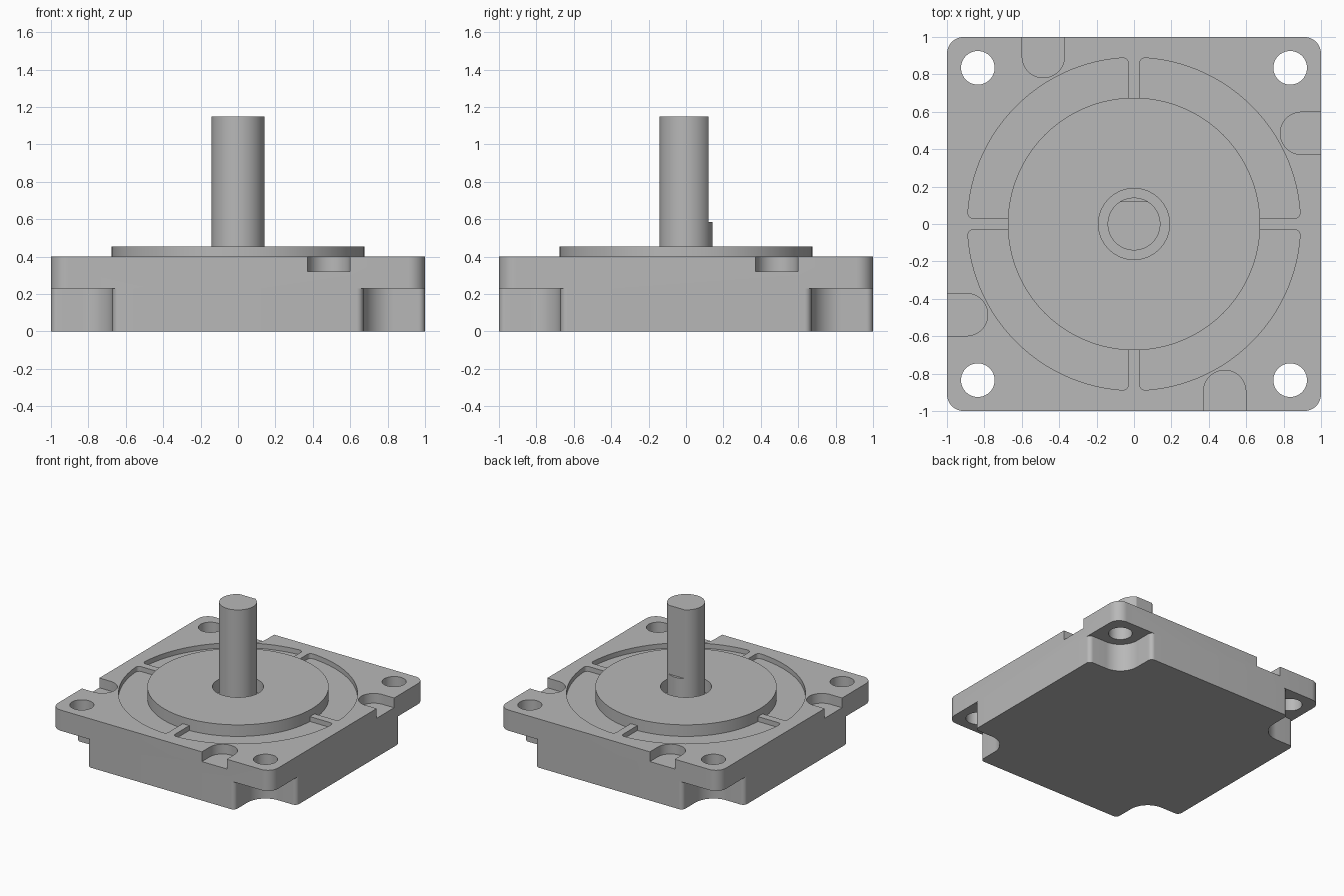
import bpy, bmesh
from math import pi, sin, cos, radians, acos
from mathutils import Matrix, Vector

default = bpy.data.objects.get("Cube")
if default:
    bpy.data.objects.remove(default, do_unlink=True)

metal = bpy.data.materials.new("grey metal")
metal.use_nodes = True
GREY = (0.48, 0.48, 0.48, 1)
metal.diffuse_color = GREY
metal.node_tree.nodes["Principled BSDF"].inputs["Base Color"].default_value = GREY


def arc(cx, cy, r, start, end, n=12):
    """Points along an arc, angles in degrees."""
    return [(cx + r * cos(radians(start + (end - start) * i / n)),
             cy + r * sin(radians(start + (end - start) * i / n))) for i in range(n + 1)]


def circle(cx, cy, r, n=64):
    return arc(cx, cy, r, 0, 360, n)[:-1]


def quarter_turns(points):
    """The outline repeated at each quarter turn about the centre."""
    for k in range(4):
        turn = Matrix.Rotation(k * pi / 2, 2)
        yield [tuple(turn @ Vector(p)) for p in points]


def prisms(name, parts):
    """One object from (outline, bottom, top) prisms."""
    bm = bmesh.new()
    for outline, low, high in parts:
        base = bm.faces.new([bm.verts.new((x, y, low)) for x, y in outline])
        top = bmesh.ops.extrude_face_region(bm, geom=[base])["geom"]
        verts = [v for v in top if isinstance(v, bmesh.types.BMVert)]
        bmesh.ops.translate(bm, verts=verts, vec=(0, 0, high - low))
    bmesh.ops.recalc_face_normals(bm, faces=bm.faces)
    mesh = bpy.data.meshes.new(name)
    bm.to_mesh(mesh)
    bm.free()
    mesh.materials.append(metal)
    obj = bpy.data.objects.new(name, mesh)
    bpy.context.collection.objects.link(obj)
    return obj


def cut(obj, *cutters):
    """Subtract the cutters and keep the result as plain mesh."""
    for cutter in cutters:
        cutter.hide_render = True
        mod = obj.modifiers.new("cut", "BOOLEAN")
        mod.operation = "DIFFERENCE"
        mod.solver = "EXACT"
        mod.object = cutter
    graph = bpy.context.evaluated_depsgraph_get()
    mesh = bpy.data.meshes.new_from_object(obj.evaluated_get(graph))
    obj.modifiers.clear()
    obj.data = mesh


# Key dimensions
TOP, BOSS_TOP, FLOOR = 0.4, 0.455, 0.35
HOLE, BOSS_R, GROOVE_R, RIB = 0.835, 0.675, 0.89, 0.03

# Square housing with rounded corners
corner = arc(0.91, 0.91, 0.09, 0, 90)
housing = prisms("housing", [(sum(quarter_turns(corner), []), 0, TOP)])

# Concave corner notches below the mounting flange
edge, lip, out = 0.67, 0.035, 1.2
notch = (arc(HOLE, HOLE, HOLE - edge, 270, 180, 20)
         + arc(edge - lip, 1 - lip, lip, 0, 90, 8)
         + [(edge - lip, out), (out, out), (out, edge - lip)]
         + arc(1 - lip, edge - lip, lip, 0, 90, 8))
notches = prisms("notch_cutter", [(o, -0.1, 0.23) for o in quarter_turns(notch)])

# Arc grooves with rounded outer ends, divided by four ribs
r_in, soft = 0.66, 0.035


def blend(a, b, c):
    return [tuple(Vector(a) * (1 - t) ** 2 + Vector(b) * 2 * t * (1 - t) + Vector(c) * t * t)
            for t in (i / 6 for i in range(7))]


a_out = 90 - acos(RIB / GROOVE_R) * 180 / pi + 2.3
a_in = 90 - acos(RIB / r_in) * 180 / pi
rim = arc(0, 0, GROOVE_R, a_out, 90 - a_out, 48)
end = (GROOVE_R - 0.001, RIB)
groove = (blend((GROOVE_R - soft, RIB), end, rim[0]) + rim[1:-1]
          + blend(rim[-1], end[::-1], (RIB, GROOVE_R - soft))
          + arc(0, 0, r_in, 90 - a_in, a_in, 48))
features = [(o, 0.36, 0.5) for o in quarter_turns(groove)]

# Edge slots with round inner ends
sx, sr = 0.485, 0.113
slot = [(sx - sr, -1.1), (sx + sr, -1.1)] + arc(sx, -0.895, sr, 0, 180, 24)
features += [(o, 0.32, 0.5) for o in quarter_turns(slot)]

# Screw holes
features += [(o, -0.1, 0.5) for o in quarter_turns(circle(HOLE, HOLE, 0.09, 40))]
feature_cutter = prisms("feature_cutter", features)

# Raised pilot boss with the shaft opening
bore = prisms("bore_cutter", [(circle(0, 0, 0.19), FLOOR, 0.6)])
boss = prisms("pilot_boss", [(circle(0, 0, BOSS_R, 128), 0.355, BOSS_TOP)])
cut(housing, notches, feature_cutter, bore)
cut(boss, bore)

# Shaft with a flat on the back of its upper part
shaft = prisms("shaft", [(circle(0, 0, 0.141), FLOOR - 0.02, 1.15)])
flat = prisms("flat_cutter", [([(-0.3, 0.12), (0.3, 0.12), (0.3, 0.3), (-0.3, 0.3)], 0.585, 1.3)])
cut(shaft, flat)

for cutter in (notches, feature_cutter, bore, flat):
    bpy.data.objects.remove(cutter, do_unlink=True)

# Smooth curved walls, sharp edges
for obj in (housing, boss, shaft):
    bpy.ops.object.select_all(action="DESELECT")
    obj.select_set(True)
    bpy.context.view_layer.objects.active = obj
    bpy.ops.object.shade_smooth_by_angle(angle=radians(30))
